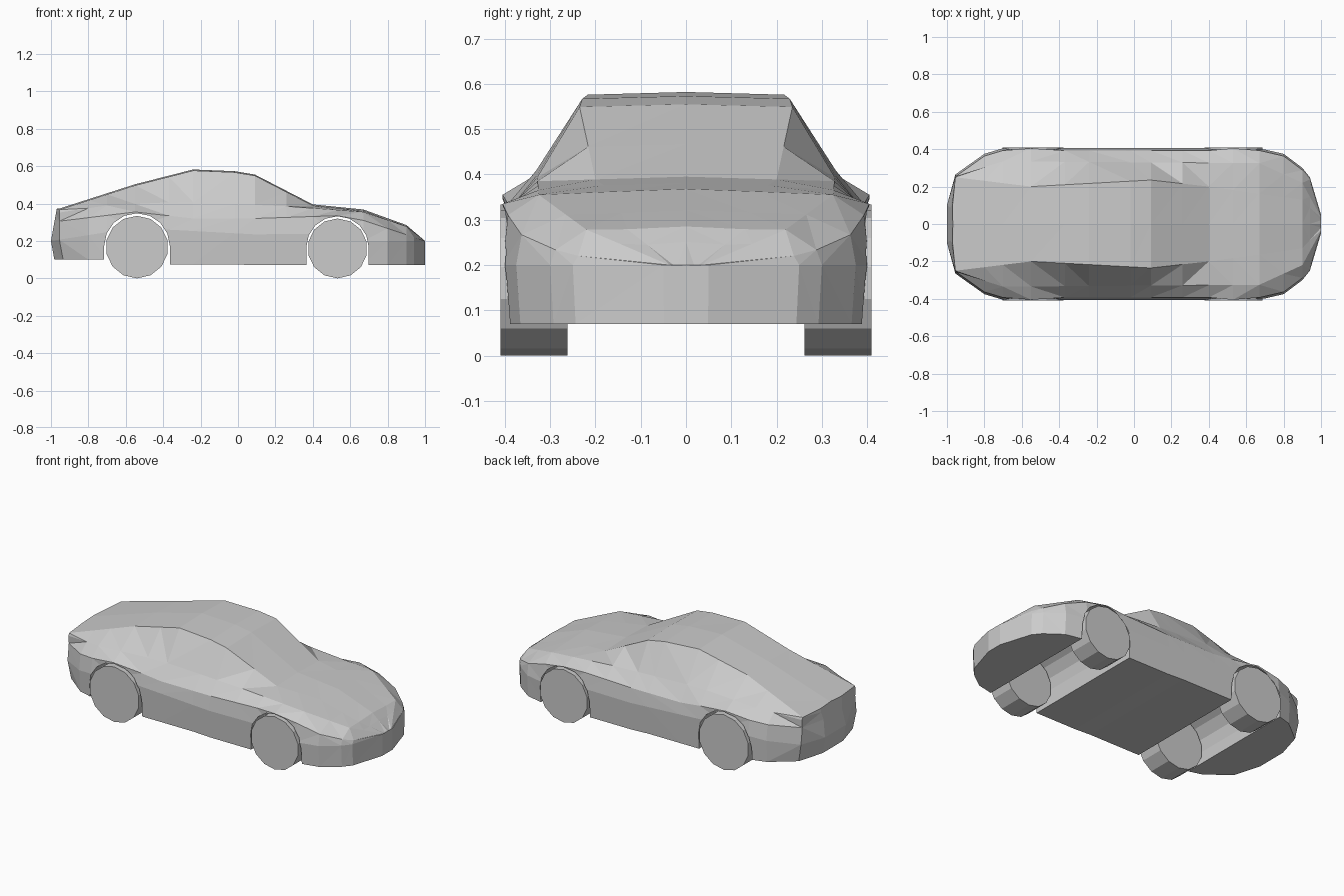
import bpy, bmesh, math

if "Cube" in bpy.data.objects:
    bpy.data.objects.remove(bpy.data.objects["Cube"])


def add_mesh(name, bm):
    bmesh.ops.recalc_face_normals(bm, faces=bm.faces[:])
    me = bpy.data.meshes.new(name)
    bm.to_mesh(me)
    bm.free()
    ob = bpy.data.objects.new(name, me)
    bpy.context.collection.objects.link(ob)
    return ob


def prism(name, outline, y0, y1):
    """Extrude an x-z outline from y0 to y1."""
    bm = bmesh.new()
    face = bm.faces.new([bm.verts.new((x, y0, z)) for x, z in outline])
    ext = bmesh.ops.extrude_face_region(bm, geom=[face])
    verts = [v for v in ext["geom"] if isinstance(v, bmesh.types.BMVert)]
    bmesh.ops.translate(bm, verts=verts, vec=(0, y1 - y0, 0))
    return add_mesh(name, bm)


def sample(line, x):
    """Height or width of a styling line at x."""
    for (x0, v0), (x1, v1) in zip(line, line[1:]):
        if x <= x1:
            return v0 + (v1 - v0) * (x - x0) / (x1 - x0)
    return line[-1][1]


# Styling lines along the car, tail to nose
plan = [(-1, .1), (-.955, .265), (-.8, .375), (-.7, .405), (.67, .405),
        (.8, .375), (.9, .3), (.94, .25), (1, .05)]
roof = [(-1, .373), (-.955, .373), (-.55, .503), (-.24, .582), (-.02, .573),
        (.09, .555), (.4, .395), (.67, .368), (.9, .285), (1, .2)]
roof_edge = [(-1, .1), (-.955, .25), (-.55, .2), (.09, .235), (.4, .2), (.9, .13), (1, .02)]
belt_y = [(-1, .1), (-.955, .255), (-.7, .335), (.67, .325), (.9, .22), (1, .035)]
belt_z = [(-1, .345), (-.7, .39), (-.3, .41), (.26, .385), (.67, .355), (.9, .278), (1, .2)]
fender_z = [(-1, .3), (-.55, .355), (-.24, .32), (.09, .32), (.53, .335), (.67, .31), (1, .2)]
side_z = [(-1, .2), (-.55, .27), (.09, .235), (.53, .24), (.67, .2), (1, .2)]


def section(x):
    w, top = sample(plan, x), sample(roof, x)
    sill = .1 if x < -.6 else .075 if x < 0 else .07
    inset = 0 if abs(abs(x) - .54) < .05 else .012
    half = [(w * .975, sill),
            (w, sample(side_z, x)),
            (w - inset, sample(fender_z, x)),
            (sample(belt_y, x), sample(belt_z, x)),
            (sample(roof_edge, x), top - .006)]
    return half + [(0, top)] + [(-y, z) for y, z in reversed(half)]


def tail_lean(x, z):
    """The tail leans in above and below its bumper line."""
    if x == -1:
        return .18 * abs(z - .2)
    return .2 * max(0, .2 - z) if x < -.9 else 0


# Body lofted through sections at every break in the lines
stations = sorted({p[0] for line in (plan, roof, fender_z) for p in line} | {-.37, .26})
bm = bmesh.new()
rings = [[bm.verts.new((x + tail_lean(x, z), y, z)) for y, z in section(x)] for x in stations]
for a, b in zip(rings, rings[1:]):
    for i in range(len(a)):
        j = (i + 1) % len(a)
        bm.faces.new((a[i], a[j], b[j], b[i]))
bm.faces.new(rings[0])
bm.faces.new(rings[-1])
bmesh.ops.triangulate(bm, faces=bm.faces[:])
body = add_mesh("car_body", bm)

# Wheel channels through the body, and the wheels
N = 14
for end, x, r, gap_r, gap_z in (("front", .532, .16, .167, .165), ("rear", -.54, .167, .176, .172)):
    arch = [(x + gap_r * math.cos(math.pi * i / 8), gap_z + gap_r * math.sin(math.pi * i / 8))
            for i in range(9)]
    arch = [(x + gap_r, -.1)] + arch + [(x - gap_r, -.1)]
    cutter = prism(end + "_arch_cutter", arch, -.6, .6)
    cutter.hide_render = True
    mod = body.modifiers.new(end + "_arch", "BOOLEAN")
    mod.operation = "DIFFERENCE"
    mod.solver = "EXACT"
    mod.object = cutter
    bpy.context.view_layer.objects.active = body
    bpy.ops.object.modifier_apply(modifier=mod.name)
    bpy.data.objects.remove(cutter)

    circle = [(x + r * math.sin(2 * math.pi * i / N), r - r * math.cos(2 * math.pi * i / N))
              for i in range(N)]
    for side, s in (("right", -1), ("left", 1)):
        prism(f"{end}_{side}_wheel", circle, s * .262, s * .41)
